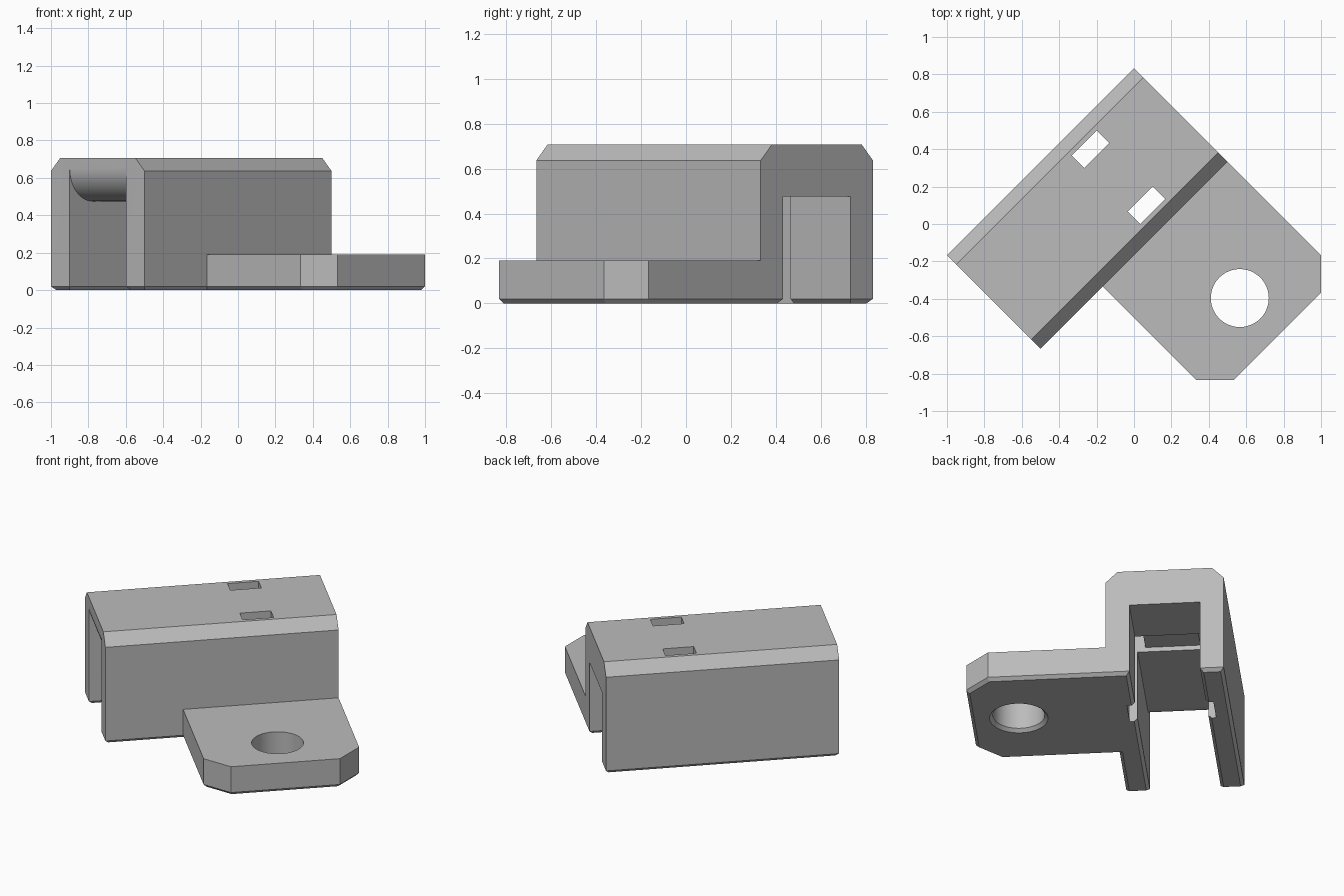
import bpy, bmesh, math
from mathutils import Matrix

cube = bpy.data.objects.get("Cube")
if cube:
    bpy.data.objects.remove(cube, do_unlink=True)

grey = bpy.data.materials.new("plain grey")
grey.use_nodes = True
grey.diffuse_color = (0.5, 0.5, 0.5, 1)
grey.node_tree.nodes["Principled BSDF"].inputs["Base Color"].default_value = (0.5, 0.5, 0.5, 1)


def prism(name, points, axis, lo, hi):
    """Extrude a closed 2D profile along x, y or z."""
    place = {"x": lambda a, b: (lo, a, b),
             "y": lambda a, b: (a, lo, b),
             "z": lambda a, b: (a, b, lo)}[axis]
    bm = bmesh.new()
    face = bm.faces.new([bm.verts.new(place(a, b)) for a, b in points])
    new = bmesh.ops.extrude_face_region(bm, geom=[face])["geom"]
    shift = [(hi - lo) if axis == c else 0 for c in "xyz"]
    bmesh.ops.translate(bm, vec=shift, verts=[v for v in new if isinstance(v, bmesh.types.BMVert)])
    bmesh.ops.recalc_face_normals(bm, faces=bm.faces)
    mesh = bpy.data.meshes.new(name)
    bm.to_mesh(mesh)
    bm.free()
    mesh.materials.append(grey)
    obj = bpy.data.objects.new(name, mesh)
    bpy.context.collection.objects.link(obj)
    return obj


def box(name, x0, x1, y0, y1, z0, z1):
    return prism(name, [(x0, y0), (x1, y0), (x1, y1), (x0, y1)], "z", z0, z1)


def combine(obj, other, operation):
    mod = obj.modifiers.new("combine", "BOOLEAN")
    mod.operation, mod.object, mod.solver = operation, other, "EXACT"
    bpy.context.view_layer.objects.active = obj
    bpy.ops.object.modifier_apply(modifier=mod.name)
    bpy.data.objects.remove(other, do_unlink=True)


# Built lengthwise along x, then turned diagonally at the end
BACK, FRONT = 0.589, -0.825
LEFT, RIGHT = 0.589, -0.118
TOP, CEILING, CHAMFER, FOOT = 0.707, 0.475, 0.07, 0.02
MID = (LEFT + RIGHT) / 2

# Housing with chamfered upper edges
bracket = prism("mounting_bracket", [
    (RIGHT, 0), (LEFT, 0), (LEFT, TOP - CHAMFER), (LEFT - CHAMFER, TOP),
    (RIGHT + CHAMFER, TOP), (RIGHT, TOP - CHAMFER)], "x", FRONT, BACK)

# Mounting tab with clipped corners
tab = prism("tab", [
    (BACK, -0.05), (BACK, -0.825), (BACK - 0.141, -0.966),
    (-0.213, -0.966), (-0.354, -0.825), (-0.354, RIGHT), (-0.3, RIGHT),
    (-0.3, RIGHT), (BACK, RIGHT)][1:6] + [(BACK, RIGHT)], "z", 0, 0.19)
combine(bracket, tab, "UNION")

# Open channel whose ceiling flares in a quarter round at the front
R = 0.175
flare = [(FRONT + R - R * math.sin(a), CEILING + R - R * math.cos(a))
         for a in [math.pi / 2 * i / 16 for i in range(17)]]
channel = prism("channel", [(FRONT - 0.1, -0.1), (BACK + 0.1, -0.1), (BACK + 0.1, CEILING)]
                + flare + [(FRONT - 0.1, CEILING + R)], "y", MID - 0.212, MID + 0.212)
combine(bracket, channel, "DIFFERENCE")

# Screw hole
hole = prism("hole", [(0.12 + 0.155 * math.cos(math.tau * i / 48),
                       -0.68 + 0.155 * math.sin(math.tau * i / 48)) for i in range(48)],
             "z", -0.1, 0.4)
combine(bracket, hole, "DIFFERENCE")

# Small chamfer around every bottom edge
bm = bmesh.new()
bm.from_mesh(bracket.data)
bmesh.ops.remove_doubles(bm, verts=bm.verts, dist=0.0005)
bmesh.ops.dissolve_limit(bm, angle_limit=0.01, verts=bm.verts, edges=bm.edges)
rim = [e for e in bm.edges if all(abs(v.co.z) < 0.001 for v in e.verts)
       and any(abs(f.normal.z) < 0.5 for f in e.link_faces)]
bmesh.ops.bevel(bm, geom=rim, offset=FOOT, offset_type="OFFSET", segments=1,
                profile=0.5, affect="EDGES")
bm.to_mesh(bracket.data)
bm.free()

# Strap slots through roof and walls, joined by a shallow ceiling groove
for side in (-1, 1):
    y = MID + side * 0.212
    combine(bracket, box("slot", 0.024, 0.212, y - 0.047, y + 0.047, -0.1, 0.9), "DIFFERENCE")
combine(bracket, box("groove", 0.024, 0.212, MID - 0.2, MID + 0.2, 0.3, CEILING + 0.03), "DIFFERENCE")

# Turn diagonally and smooth only the round surfaces
bracket.data.transform(Matrix.Rotation(math.pi / 4, 4, "Z"))
bpy.ops.object.select_all(action="DESELECT")
bracket.select_set(True)
bpy.context.view_layer.objects.active = bracket
bpy.ops.object.shade_smooth_by_angle(angle=math.radians(30))
